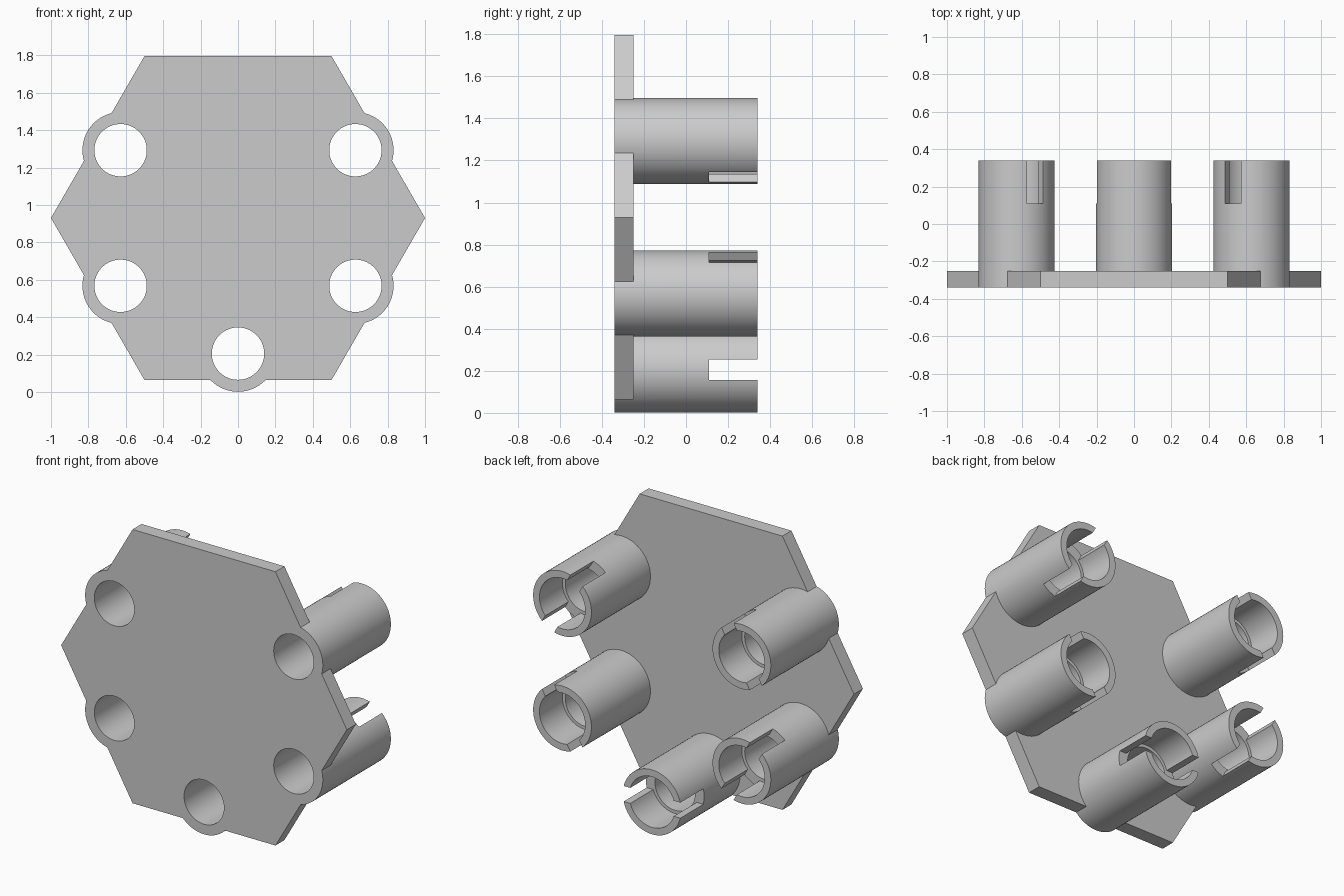
import bpy, bmesh
from math import cos, sin, pi, radians
from mathutils import Matrix, Vector

cube = bpy.data.objects.get("Cube")
if cube:
    bpy.data.objects.remove(cube, do_unlink=True)

MID = 0.93             # height of the plate centre
FRONT, BACK = -0.34, 0.34
PLATE_BACK, SLOT_START = -0.25, 0.11
RING, OUTER, BORE, SOCKET = 0.725, 0.204, 0.14, 0.16

grey = bpy.data.materials.new("light grey")
grey.use_nodes = True
colour = (0.6, 0.6, 0.6, 1)
grey.diffuse_color = colour
grey.node_tree.nodes["Principled BSDF"].inputs["Base Color"].default_value = colour


def finish(name, bm):
    bmesh.ops.recalc_face_normals(bm, faces=bm.faces)
    mesh = bpy.data.meshes.new(name)
    bm.to_mesh(mesh)
    bm.free()
    mesh.materials.append(grey)
    obj = bpy.data.objects.new(name, mesh)
    bpy.context.collection.objects.link(obj)
    return obj


def prism(name, x, z, radius, sides, y0, y1):
    """Regular prism lying along y."""
    bm = bmesh.new()
    ring = [bm.verts.new((x + radius * cos(2 * pi * i / sides), y0,
                          z + radius * sin(2 * pi * i / sides))) for i in range(sides)]
    face = bm.faces.new(ring)
    moved = bmesh.ops.extrude_face_region(bm, geom=[face])["geom"]
    bmesh.ops.translate(bm, vec=(0, y1 - y0, 0),
                        verts=[v for v in moved if isinstance(v, bmesh.types.BMVert)])
    return finish(name, bm)


def slot_bar(name, x, z, angle):
    """Bar across a tube, turned about the y axis."""
    bm = bmesh.new()
    bmesh.ops.create_cube(bm, size=1)
    length = BACK + 0.1 - SLOT_START
    place = (Matrix.Translation((x, SLOT_START + length / 2, z))
             @ Matrix.Rotation(-angle, 4, "Y")
             @ Matrix.Diagonal(Vector((0.5, length, 0.098, 1))))
    bmesh.ops.transform(bm, matrix=place, verts=bm.verts)
    return finish(name, bm)


def combine(target, tool, operation):
    mod = target.modifiers.new("combine", "BOOLEAN")
    mod.operation, mod.object, mod.solver = operation, tool, "EXACT"
    bpy.context.view_layer.objects.active = target
    bpy.ops.object.modifier_apply(modifier=mod.name)
    bpy.data.objects.remove(tool, do_unlink=True)


# Six-sided plate
plate = prism("plate_with_tubes", 0, MID, 1, 6, FRONT, PLATE_BACK)

# Five tubes around the plate
spots = []
for degrees in (-90, -30, 30, 150, 210):
    a = radians(degrees)
    spots.append((RING * cos(a), MID + RING * sin(a), a))
for x, z, a in spots:
    combine(plate, prism("tube", x, z, OUTER, 64, FRONT, BACK), "UNION")

# Through bores, wider sockets and cross slots at the open ends
for x, z, a in spots:
    combine(plate, prism("bore", x, z, BORE, 64, FRONT - 0.1, BACK + 0.1), "DIFFERENCE")
    combine(plate, prism("socket", x, z, SOCKET, 64, SLOT_START, BACK + 0.1), "DIFFERENCE")
    combine(plate, slot_bar("slot", x, z, a + pi / 2), "DIFFERENCE")

# Smooth the round walls and keep the edges sharp
bpy.ops.object.select_all(action="DESELECT")
plate.select_set(True)
bpy.context.view_layer.objects.active = plate
bpy.ops.object.shade_smooth_by_angle(angle=radians(30))
